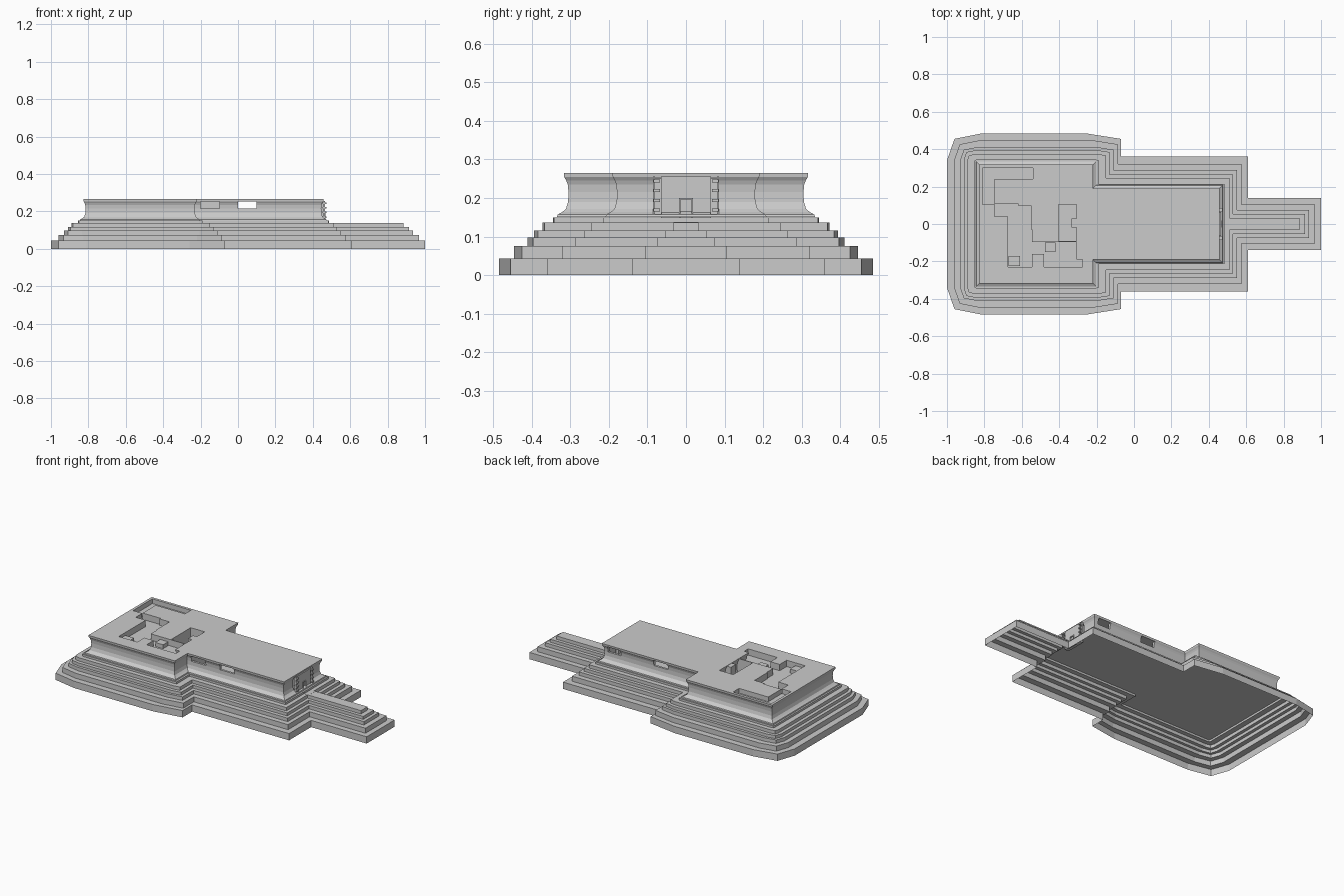
import bpy, bmesh

if "Cube" in bpy.data.objects:
    bpy.data.objects.remove(bpy.data.objects["Cube"])

def mesh_object(name, bm):
    bmesh.ops.recalc_face_normals(bm, faces=bm.faces)
    me = bpy.data.meshes.new(name)
    bm.to_mesh(me)
    bm.free()
    ob = bpy.data.objects.new(name, me)
    bpy.context.collection.objects.link(ob)
    return ob

def loft(name, rings, bottom=True):
    """Stack rings of (outline, z) and cap the top."""
    bm = bmesh.new()
    rows = [[bm.verts.new((x, y, z)) for x, y in pts] for pts, z in rings]
    n = len(rows[0])
    for a, b in zip(rows, rows[1:]):
        for i in range(n):
            j = (i + 1) % n
            bm.faces.new((a[i], a[j], b[j], b[i]))
    bm.faces.new(rows[-1])
    if bottom:
        bm.faces.new(rows[0][::-1])
    return mesh_object(name, bm)

def box(name, x0, x1, y0, y1, z0, z1):
    bm = bmesh.new()
    bmesh.ops.create_cube(bm, size=1)
    for v in bm.verts:
        v.co = ((x0 + x1) / 2 + v.co.x * (x1 - x0),
                (y0 + y1) / 2 + v.co.y * (y1 - y0),
                (z0 + z1) / 2 + v.co.z * (z1 - z0))
    return mesh_object(name, bm)

def cut(ob, *dims):
    c = box("cutter", *dims)
    c.hide_render = True
    m = ob.modifiers.new("cut", 'BOOLEAN')
    m.operation, m.solver, m.object = 'DIFFERENCE', 'EXACT', c
    bpy.context.view_layer.objects.active = ob
    bpy.ops.object.modifier_apply(modifier=m.name)
    bpy.data.objects.remove(c)

# Stepped platform: top z, west x, wing half width, notch x, hall half width,
# hall end x, ramp half width, ramp end x, corner chamfer
steps = [
    (.043, 1.00, .485, -.07, .36, .61, .14, 1.0, 1),
    (.075, .96, .447, -.085, .32, .575, .105, .967, .7),
    (.097, .93, .412, -.11, .288, .55, .075, .935, .5),
    (.116, .91, .395, -.13, .265, .53, .053, .915, .35),
    (.137, .89, .373, -.15, .245, .51, .033, .885, .2),
    (.150, .855, .345, -.19, .215, .485, .03, .486, .1),
]
rings, z0 = [], 0
for z, L, Y, N, W, E, R, T, c in steps:
    half = [(-L, Y - .145 * c), (-L + .04 * c, Y - .03 * c), (-L + .19 * c, Y),
            (N - .19 * c, Y), (N, Y - .03 * c), (N, W), (E, W), (E, R), (T, R)]
    outline = half + [(x, -y) for x, y in reversed(half)]
    rings += [(outline, z0), (outline, z)]
    z0 = z
loft("stepped_platform", rings, bottom=False)

# Building walls: flared foot, concave face, straight cornice
profile = [(.025, .1505), (.023, .157), (.012, .163), (.002, .171), (-.004, .19),
           (-.005, .215), (-.003, .235), (.001, .246), (.006, .254), (.007, .265)]

def walls(name, x0, x1, w):
    return loft(name, [([(x0 - d, -w - d), (x1 + d, -w - d), (x1 + d, w + d),
                         (x0 - d, w + d)], z) for d, z in profile])

# West wing with sunken roof courts
wing = walls("west_wing", -.82, -.227, .31)
courts = [
    (-.81, -.745, .105, .30, .235), (-.76, -.54, .24, .30, .235),
    (-.745, -.62, .04, .11, .225), (-.675, -.55, -.03, .10, .225),
    (-.675, -.545, -.23, -.029, .225), (-.61, -.47, -.16, -.095, .225),
    (-.405, -.275, -.09, .105, .18), (-.48, -.275, -.23, -.095, .225),
]
for x0, x1, y0, y1, z in courts:
    cut(wing, x0, x1, y0, y1, z, .3)

# Blocks standing in the courts
box("court_stair_block", -.335, -.265, -.02, .03, .175, .263)
box("court_bench", -.475, -.42, -.15, -.10, .22, .25)
box("court_ledge", -.67, -.61, -.225, -.17, .22, .25)

# East hall, hollow, with windows and entrance slots
hall = walls("east_hall", -.30, .45, .184)
cut(hall, -.20, .43, -.165, .165, .153, .254)
for x0, x1, s in [(-.20, -.10, -1), (0, .10, -1), (0, .10, 1), (.33, .42, 1)]:
    cut(hall, x0, x1, s * .19 - .05, s * .19 + .05, .215, .252)
for s in (-1, 1):
    cut(hall, .40, .52, s * .075 - .011, s * .075 + .011, .158, .25)

# Entrance panel and framed door
panel = box("entrance_panel", .436, .464, -.065, .065, .137, .256)
cut(panel, .459, .5, -.014, .014, .13, .196)
for s in (-1, 1):
    box("door_jamb", .455, .468, s * .016 - .002, s * .016 + .002, .137, .2)
    # Slotted light posts beside the entrance
    box("side_post", .455, .466, s * .083 - .003, s * .083 + .003, .158, .256)
    for z in (.165, .19, .215, .24):
        box("post_bracket", .452, .474, s * .076 - .009, s * .076 + .009, z, z + .008)
box("door_lintel", .455, .468, -.018, .018, .196, .2)
box("ramp_landing", .46, .52, -.033, .033, .13, .1375)
